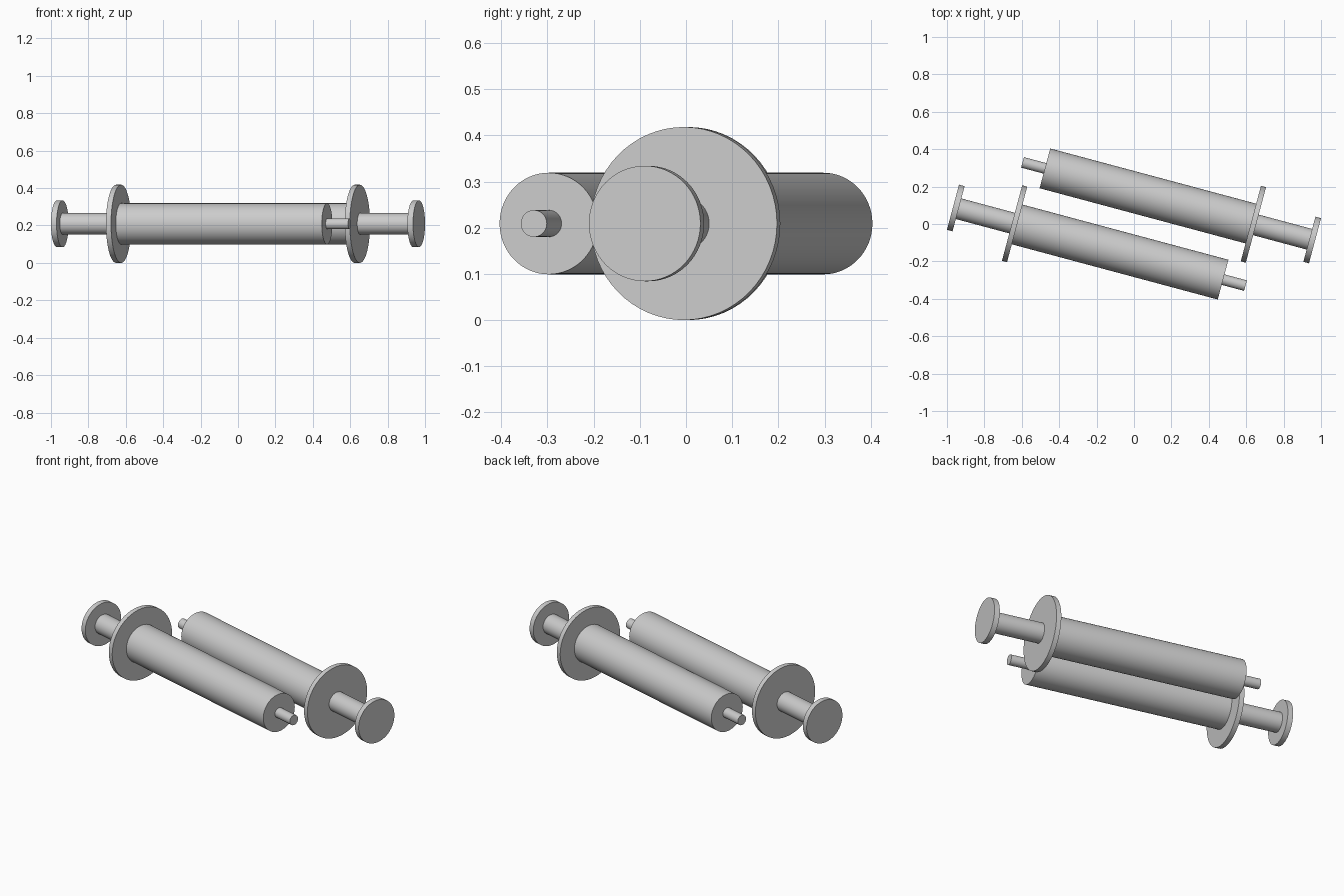
import bpy
import math
from mathutils import Matrix, Vector

cube = bpy.data.objects.get("Cube")
if cube:
    bpy.data.objects.remove(cube, do_unlink=True)

# Single grey plastic
grey = bpy.data.materials.new("grey plastic")
grey.use_nodes = True
colour = (0.6, 0.6, 0.6, 1)
grey.diffuse_color = colour
grey.node_tree.nodes["Principled BSDF"].inputs["Base Color"].default_value = colour

AXIS_HEIGHT = 0.209
AXIS_OFFSET = -0.164
TILT = math.radians(-15)

# Part name, start and end along the syringe axis, radius
PARTS = [
    ("thumb_disc", -0.958, -0.927, 0.125),
    ("plunger_rod", -0.93, -0.62, 0.057),
    ("finger_flange", -0.631, -0.603, 0.209),
    ("barrel", -0.61, 0.537, 0.11),
    ("nozzle", 0.53, 0.661, 0.029),
]


def rod(name, start, end, radius, turn):
    """Cylinder lying along the syringe axis, turned about the vertical."""
    bpy.ops.mesh.primitive_cylinder_add(vertices=64, radius=radius, depth=end - start)
    obj = bpy.context.object
    obj.name = name
    centre = Vector(((start + end) / 2, AXIS_OFFSET, AXIS_HEIGHT))
    obj.matrix_world = (Matrix.Rotation(turn, 4, "Z") @ Matrix.Translation(centre)
                        @ Matrix.Rotation(math.pi / 2, 4, "Y"))
    obj.data.materials.append(grey)
    bpy.ops.object.shade_smooth_by_angle(angle=math.radians(30))


# Two syringes side by side, pointing opposite ways
for side, turn in (("front", TILT), ("back", TILT + math.pi)):
    for part, start, end, radius in PARTS:
        rod(f"{side}_{part}", start, end, radius, turn)
